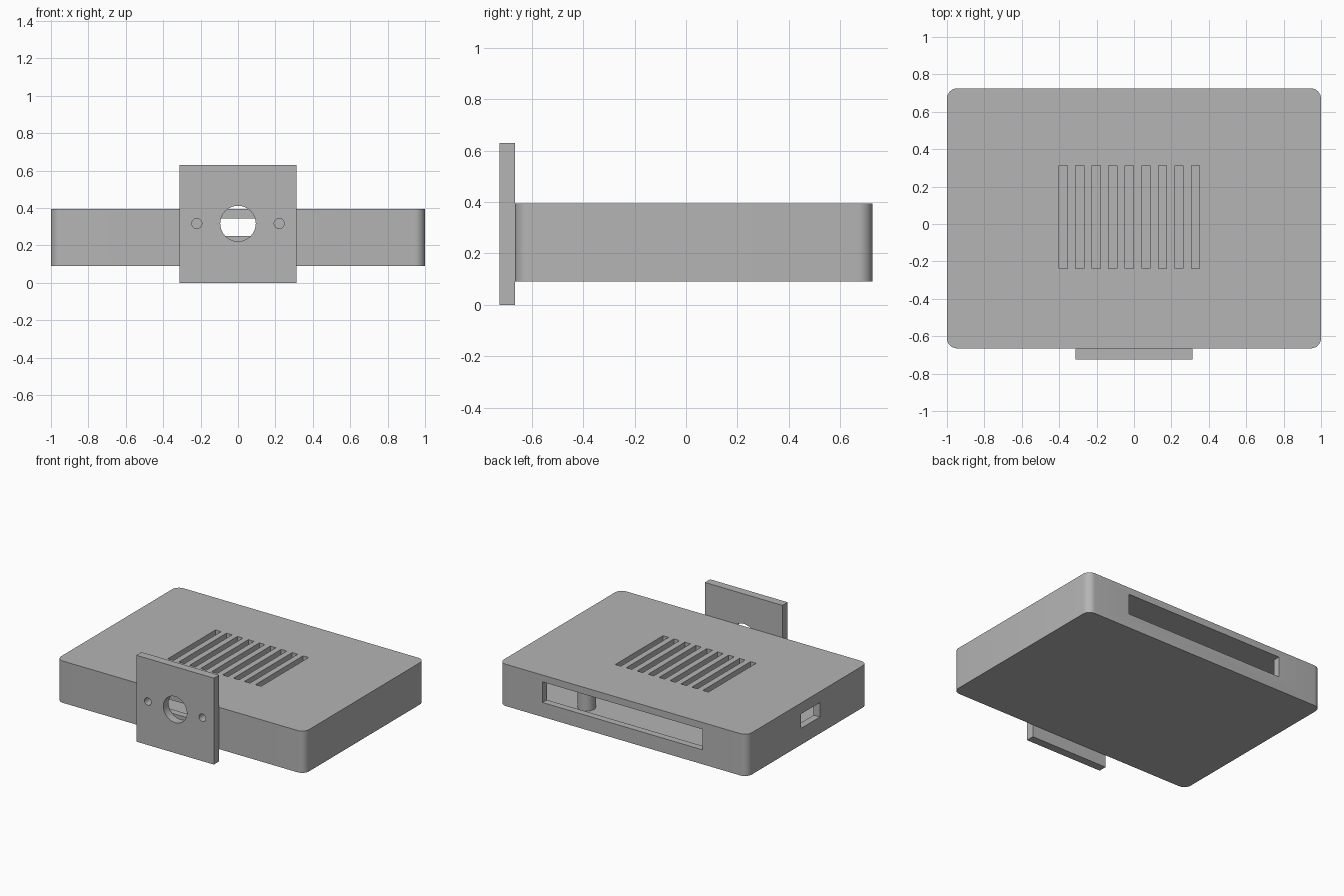
import bpy, bmesh, math

if "Cube" in bpy.data.objects:
    bpy.data.objects.remove(bpy.data.objects["Cube"])

grey = bpy.data.materials.new("plain_grey")
grey.diffuse_color = (0.46, 0.46, 0.46, 1)
grey.use_nodes = True
grey.node_tree.nodes["Principled BSDF"].inputs["Base Color"].default_value = grey.diffuse_color


def prism(name, pts, z0, z1):
    """Extrude a counter-clockwise xy outline from z0 to z1."""
    bm = bmesh.new()
    lo = [bm.verts.new((x, y, z0)) for x, y in pts]
    hi = [bm.verts.new((x, y, z1)) for x, y in pts]
    bm.faces.new(lo[::-1])
    bm.faces.new(hi)
    n = len(pts)
    for i in range(n):
        j = (i + 1) % n
        bm.faces.new((lo[i], lo[j], hi[j], hi[i]))
    me = bpy.data.meshes.new(name)
    bm.to_mesh(me)
    bm.free()
    me.materials.append(grey)
    ob = bpy.data.objects.new(name, me)
    bpy.context.collection.objects.link(ob)
    return ob


def box(name, x0, x1, y0, y1, z0, z1):
    return prism(name, [(x0, y0), (x1, y0), (x1, y1), (x0, y1)], z0, z1)


def circle(cx, cy, r, n=48):
    return [(cx + r * math.cos(2 * math.pi * i / n),
             cy + r * math.sin(2 * math.pi * i / n)) for i in range(n)]


def rounded(x0, x1, y0, y1, r, seg=8):
    pts = []
    centres = [(x1 - r, y1 - r), (x0 + r, y1 - r), (x0 + r, y0 + r), (x1 - r, y0 + r)]
    for k, (cx, cy) in enumerate(centres):
        for i in range(seg + 1):
            a = math.pi / 2 * (k + i / seg)
            pts.append((cx + r * math.cos(a), cy + r * math.sin(a)))
    return pts


def cut(ob, cutter):
    """Subtract the cutter and remove it."""
    bpy.context.view_layer.update()
    bpy.context.view_layer.objects.active = ob
    mod = ob.modifiers.new("cut", 'BOOLEAN')
    mod.operation = 'DIFFERENCE'
    mod.solver = 'EXACT'
    mod.object = cutter
    bpy.ops.object.modifier_apply(modifier=mod.name)
    bpy.data.objects.remove(cutter, do_unlink=True)


def smooth(ob):
    bpy.ops.object.select_all(action='DESELECT')
    ob.select_set(True)
    bpy.context.view_layer.objects.active = ob
    bpy.ops.object.shade_smooth_by_angle(angle=math.radians(30))


# Hollow case with rounded upright edges
case = prism("case", rounded(-1, 1, -0.665, 0.725, 0.055), 0.09, 0.395)
cut(case, box("cavity", -0.95, 0.95, -0.615, 0.675, 0.145, 0.347))

# Long rear opening, side port and front opening behind the plate
cut(case, box("rear_opening", -0.64, 0.65, 0.64, 0.8, 0.195, 0.345))
cut(case, box("side_port", -1.1, -0.92, -0.115, 0.105, 0.21, 0.315))
cut(case, box("front_opening", -0.15, 0.15, -0.7, -0.58, 0.25, 0.345))

# Row of vent slots in the lid
for i in range(9):
    x = -0.40 + 0.0883 * i
    cut(case, box("vent", x, x + 0.045, -0.237, 0.313, 0.30, 0.45))
smooth(case)

# Standoffs on the floor
for x in (-0.73, 0.43):
    for y in (-0.45, 0.53):
        smooth(prism("standoff", circle(x, y, 0.06, 32), 0.14, 0.27))

# Mounting plate with a lens hole and two screw holes
plate = box("mounting_plate", -0.313, 0.313, -0.725, -0.665, 0, 0.63)
for x, r in ((0, 0.095), (-0.22, 0.027), (0.22, 0.027)):
    hole = prism("hole", circle(x, 0.317, r), -0.1, 0.1)
    hole.rotation_euler = (math.pi / 2, 0, 0)
    hole.location = (0, -0.695, 0)
    cut(plate, hole)
smooth(plate)
